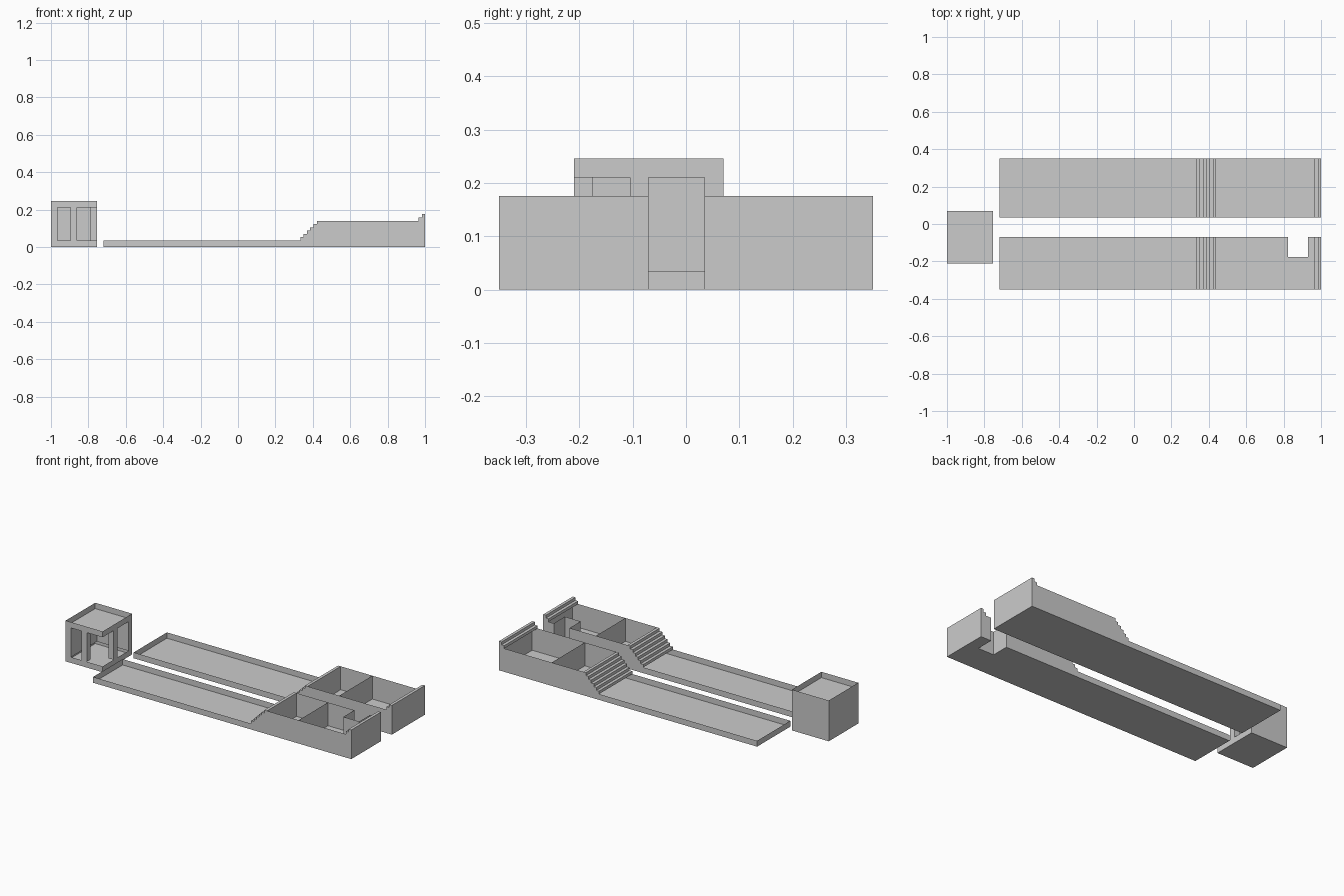
import bpy, bmesh

if "Cube" in bpy.data.objects:
    bpy.data.objects.remove(bpy.data.objects["Cube"])

U = 2 / 57          # one building module; layout is 57 x 20 modules


def sheet(name, polys):
    """Open shell made of flat polygons given in module coordinates."""
    bm = bmesh.new()
    for poly in polys:
        bm.faces.new([bm.verts.new(((x - 28.5) * U, (y - 10) * U, z * U))
                      for x, y, z in poly])
    bmesh.ops.remove_doubles(bm, verts=bm.verts, dist=1e-5)
    me = bpy.data.meshes.new(name)
    bm.to_mesh(me)
    bm.free()
    ob = bpy.data.objects.new(name, me)
    bpy.context.collection.objects.link(ob)
    return ob


def flat(x0, x1, y0, y1, z):
    return [(x0, y0, z), (x1, y0, z), (x1, y1, z), (x0, y1, z)]


def wall_x(x, y0, y1, z0, z1):
    return [(x, y0, z0), (x, y1, z0), (x, y1, z1), (x, y0, z1)]


def wall_y(y, x0, x1, z0, z1):
    return [(x0, y, z0), (x1, y, z0), (x1, y, z1), (x0, y, z1)]


# Staircase: (x of riser, height below, height above)
steps = [(38 + i / 2, 1 + i / 2, 1.5 + i / 2) for i in range(6)]
end_steps = [(56, 4, 4.5), (56.5, 4.5, 5)]


def outline(x0, x1, risers):
    """Stepped side profile between x0 and x1."""
    top = [(x0, 1)]
    for x, a, b in risers:
        top += [(x, a), (x, b)]
    return [(x0, 0)] + top + [(x1, top[-1][1]), (x1, 0)]


def side(y, profile):
    return [(x, y, z) for x, z in profile]


def stair_faces(risers, x_end, y0, y1):
    faces = []
    for i, (x, a, b) in enumerate(risers):
        nxt = risers[i + 1][0] if i + 1 < len(risers) else x_end
        faces += [wall_x(x, y0, y1, a, b), flat(x, nxt, y0, y1, b)]
    return faces


full = outline(8, 57, steps + end_steps)

# Two long open-topped blocks either side of the passage
for label, y0, y1 in (("front", 0, 8), ("back", 11, 20)):
    shell = [wall_x(8, y0, y1, 0, 1), wall_x(57, y0, y1, 0, 5)]
    if label == "front":
        # doorway recess cut into the passage side
        shell += [
            side(y0, full),
            side(y1, outline(8, 52, steps)),
            [(55, 8, 0), (57, 8, 0), (57, 8, 5), (56.5, 8, 5), (56.5, 8, 4.5),
             (56, 8, 4.5), (56, 8, 4), (55, 8, 4)],
            wall_x(52, 5, 8, 0, 4), wall_x(55, 5, 8, 0, 4), wall_y(5, 52, 55, 0, 4),
            [(8, 0, 0), (57, 0, 0), (57, 8, 0), (55, 8, 0), (55, 5, 0),
             (52, 5, 0), (52, 8, 0), (8, 8, 0)],
        ]
    else:
        shell += [side(y0, full), side(y1, full), flat(8, 57, y0, y1, 0)]
    sheet(label + "_block_shell", shell)
    sheet(label + "_block_stairs", stair_faces(steps, 41, y0, y1))
    sheet(label + "_block_end_steps", stair_faces(end_steps, 57, y0, y1))
    sheet(label + "_block_partitions",
          [wall_x(41, y0, y1, 0, 4), wall_x(47, y0, y1, 0, 4)])

# Tower base and roof tray
for label, z0, z1 in (("base", 0, 1), ("roof_tray", 6, 7)):
    sheet("tower_" + label, [
        flat(0, 7, 4, 12, z0),
        wall_x(0, 4, 12, z0, z1), wall_x(7, 4, 12, z0, z1),
        wall_y(4, 0, 7, z0, z1), wall_y(12, 0, 7, z0, z1)])

# Tower walls: plan outlines, leaving a window, an open corner and a doorway
plans = {
    "tower_main_wall": [(0, 4), (1, 4), (1, 11), (7, 11), (7, 12), (0, 12)],
    "tower_front_post": [(3, 4), (4, 4), (4, 5), (3, 5)],
    "tower_side_post": [(6, 7), (7, 7), (7, 8), (6, 8)],
}
for name, plan in plans.items():
    sheet(name, [[(*a, 1), (*b, 1), (*b, 6), (*a, 6)]
                 for a, b in zip(plan, plan[1:] + plan[:1])])
